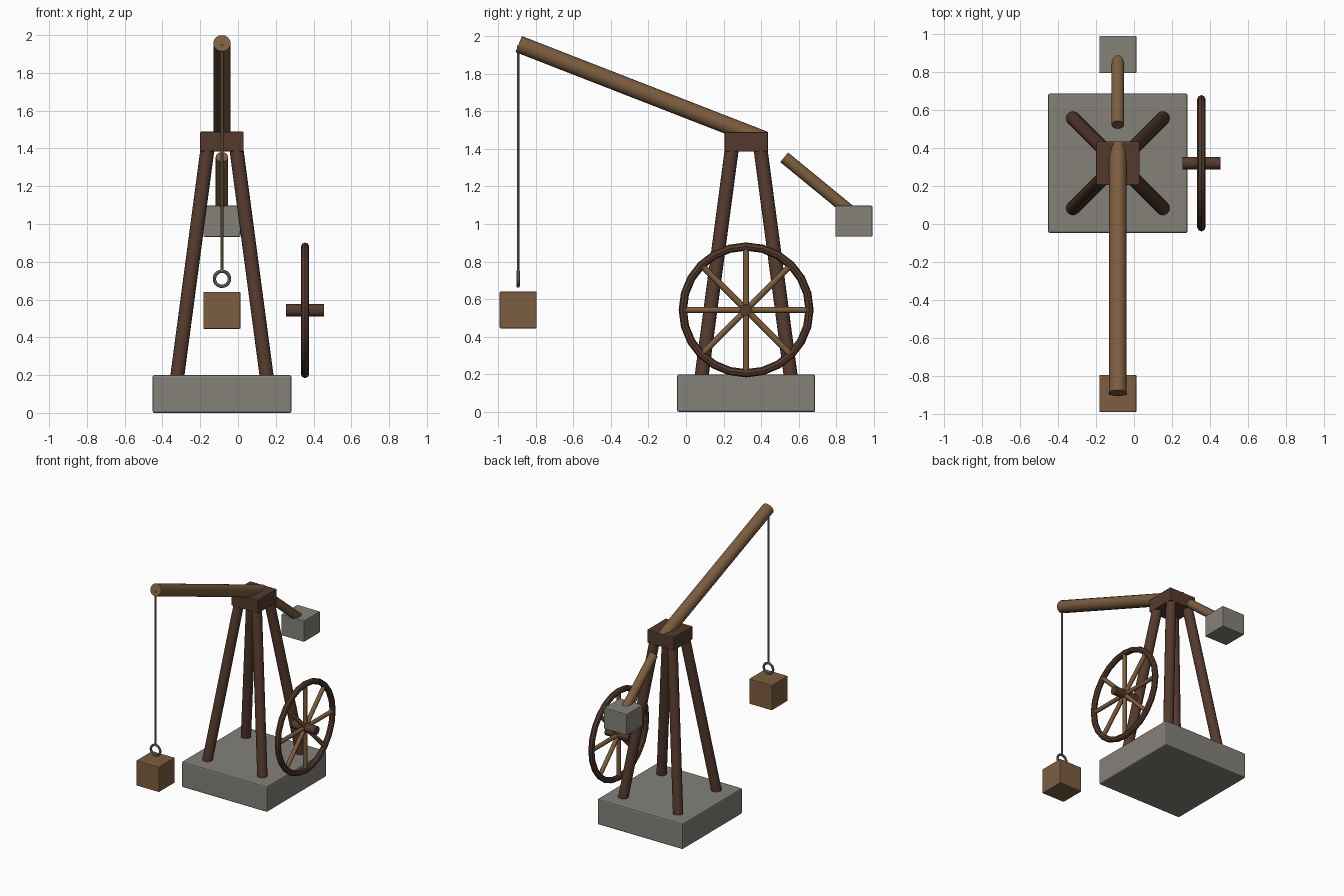
import bpy, math
from mathutils import Vector

cube = bpy.data.objects.get("Cube")
if cube:
    bpy.data.objects.remove(cube, do_unlink=True)


def material(name, rgb):
    m = bpy.data.materials.new(name)
    m.use_nodes = True
    m.diffuse_color = (*rgb, 1)
    m.node_tree.nodes["Principled BSDF"].inputs["Base Color"].default_value = (*rgb, 1)
    return m


stone = material("stone", (0.23, 0.22, 0.19))
dark_wood = material("dark wood", (0.09, 0.042, 0.027))
wood = material("wood", (0.2, 0.11, 0.05))
rope_fibre = material("rope fibre", (0.3, 0.21, 0.11))
iron = material("iron", (0.2, 0.2, 0.2))


def finish(name, mat, smooth=True):
    obj = bpy.context.object
    obj.name = name
    obj.data.materials.append(mat)
    if smooth:
        bpy.ops.object.shade_smooth_by_angle(angle=math.radians(40))
    return obj


def box(name, centre, size, mat, bevel=0.005):
    bpy.ops.mesh.primitive_cube_add(size=1, location=centre)
    obj = finish(name, mat, smooth=False)
    obj.scale = size
    bpy.ops.object.transform_apply(location=False, rotation=False, scale=True)
    mod = obj.modifiers.new("soft edges", 'BEVEL')
    mod.width = bevel
    mod.segments = 2


def pole(name, start, end, radius, mat, sides=16):
    start, end = Vector(start), Vector(end)
    axis = end - start
    bpy.ops.mesh.primitive_cylinder_add(
        vertices=sides, radius=radius, depth=axis.length, location=(start + end) / 2,
        rotation=axis.to_track_quat('Z', 'Y').to_euler())
    finish(name, mat)


def ring(name, centre, rotation, major, minor, mat, segments, sides):
    bpy.ops.mesh.primitive_torus_add(
        location=centre, rotation=rotation, major_radius=major, minor_radius=minor,
        major_segments=segments, minor_segments=sides)
    finish(name, mat)


CX, CY = -0.085, 0.32      # tower axis
LOAD_Y, WEIGHT_Y = -0.893, 0.893

# Tower: base, four splayed legs, head block
box("base", (CX, CY, 0.1), (0.735, 0.735, 0.2), stone, 0.01)
for side, sx in (("left", 1), ("right", -1)):
    for end, sy in (("front", -1), ("back", 1)):
        pole(f"{end}_{side}_leg", (CX + sx * 0.237, CY + sy * 0.237, 0.19),
             (CX + sx * 0.075, CY + sy * 0.075, 1.41), 0.037, dark_wood)
box("head_block", (CX, CY, 1.437), (0.23, 0.23, 0.104), dark_wood)

# Boom and counterweight arm
pole("boom", (CX, -0.89, 1.957), (CX, 0.42, 1.447), 0.046, wood)
pole("counterweight_arm", (CX, 0.522, 1.355), (CX, 0.9, 1.045), 0.033, wood)
box("counterweight", (CX, WEIGHT_Y, 1.015), (0.196, 0.196, 0.165), stone)

# Rope, hook ring and load
pole("rope", (CX, LOAD_Y, 0.75), (CX, LOAD_Y, 1.95), 0.007, rope_fibre, 8)
ring("hook_ring", (CX, LOAD_Y, 0.71), (math.pi / 2, 0, 0), 0.04, 0.009, iron, 20, 8)
box("load_crate", (CX, LOAD_Y, 0.543), (0.196, 0.196, 0.196), wood)

# Treadwheel: rim, axle and spokes
hub = Vector((0.355, CY, 0.543))
ring("wheel_rim", hub, (0, math.pi / 2, 0), 0.337, 0.022, dark_wood, 24, 8)
pole("wheel_axle", hub - Vector((0.1, 0, 0)), hub + Vector((0.1, 0, 0)), 0.033, dark_wood)
for i in range(4):
    a = i * math.pi / 4
    reach = Vector((0, math.cos(a), math.sin(a))) * 0.325
    pole(f"wheel_spoke_{i + 1}", hub - reach, hub + reach, 0.016, wood, 12)
